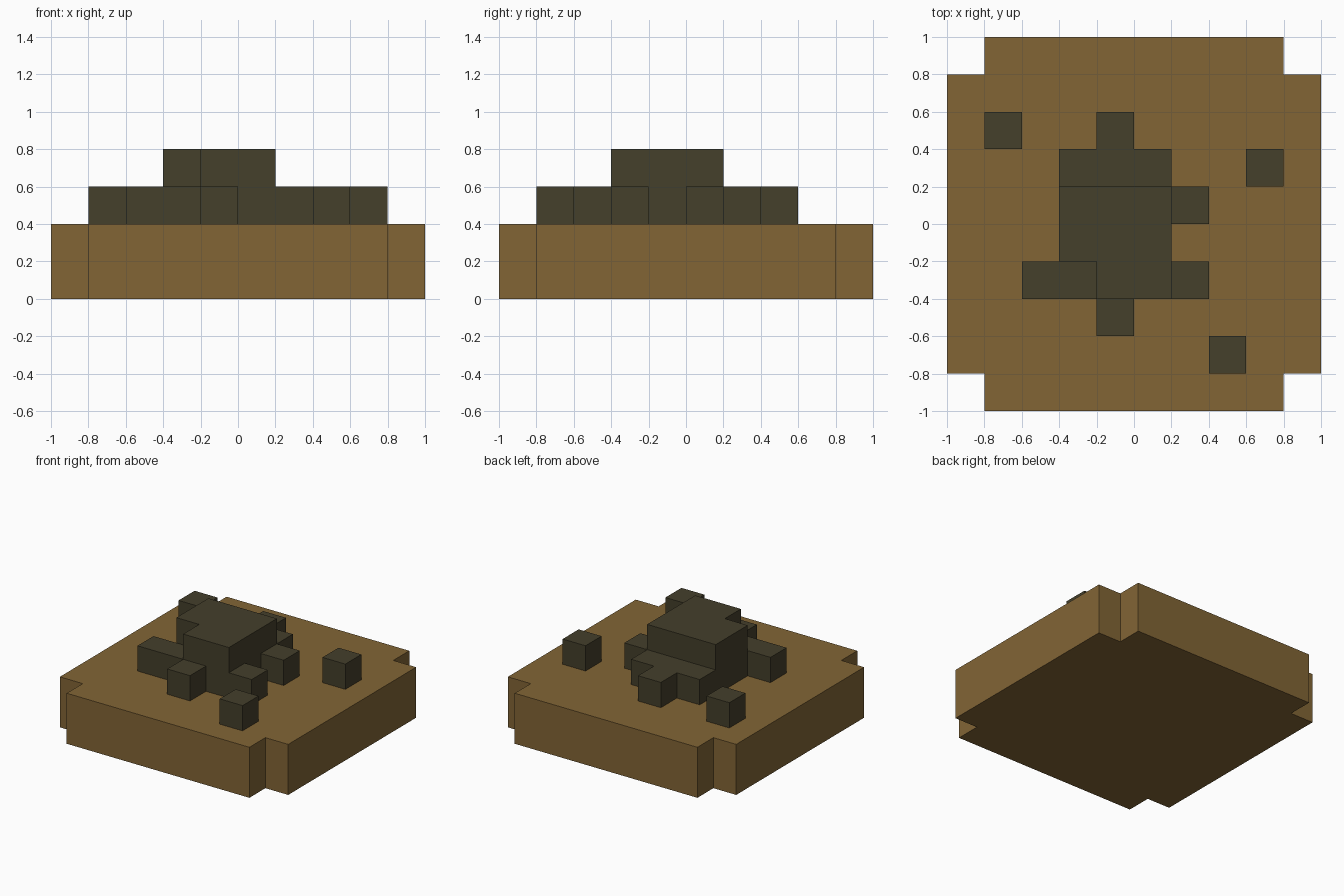
import bpy, bmesh

if "Cube" in bpy.data.objects:
    bpy.data.objects.remove(bpy.data.objects["Cube"])

CELL = 0.2  # edge length of one block


def material(name, rgb):
    m = bpy.data.materials.new(name)
    m.diffuse_color = (*rgb, 1.0)
    m.use_nodes = True
    m.node_tree.nodes["Principled BSDF"].inputs["Base Color"].default_value = m.diffuse_color
    return m


def box(x0, x1, y0, y1, z0, z1):
    """Grid cells in half-open index ranges."""
    return {(x, y, z) for x in range(x0, x1) for y in range(y0, y1) for z in range(z0, z1)}


def block_object(name, cells, mat):
    """Skin a set of grid cells, keeping outer faces only, and merge flat areas."""
    bm = bmesh.new()
    for c in cells:
        for axis in range(3):
            for side in (0, 1):
                n = list(c)
                n[axis] += 2 * side - 1
                if tuple(n) in cells:
                    continue
                u, v = (axis + 1) % 3, (axis + 2) % 3
                corners = []
                for a, b in ((0, 0), (1, 0), (1, 1), (0, 1)):
                    p = list(c)
                    p[axis] += side
                    p[u] += a
                    p[v] += b
                    corners.append(bm.verts.new([k * CELL for k in p]))
                bm.faces.new(corners if side else corners[::-1])
    bmesh.ops.remove_doubles(bm, verts=bm.verts, dist=1e-4)
    bmesh.ops.dissolve_limit(bm, angle_limit=0.01, verts=bm.verts, edges=bm.edges)
    mesh = bpy.data.meshes.new(name)
    bm.to_mesh(mesh)
    bm.free()
    mesh.materials.append(mat)
    obj = bpy.data.objects.new(name, mesh)
    bpy.context.collection.objects.link(obj)
    return obj


brown = material("earth brown", (0.223, 0.130, 0.036))
dark = material("dark stone", (0.058, 0.050, 0.024))

# Ground slab with its four corners notched
block_object("ground_slab", box(-5, 5, -4, 4, 0, 2) | box(-4, 4, -5, 5, 0, 2), brown)

# Central heap: a raised core with low steps around it
core = box(-2, 1, -1, 1, 2, 4) | box(-1, 1, -2, -1, 2, 4)
steps = (box(-2, 1, 1, 2, 2, 3) | box(-1, 0, 2, 3, 2, 3)      # back
         | box(-3, -1, -2, -1, 2, 3) | box(-1, 0, -3, -2, 2, 3)  # left and front
         | box(1, 2, -2, -1, 2, 3) | box(1, 2, 0, 1, 2, 3))      # right
block_object("stone_heap", core | steps, dark)

# Loose stones
for i, (x, y) in enumerate([(-4, 2), (3, 1), (2, -4)], 1):
    block_object(f"loose_stone_{i}", {(x, y, 2)}, dark)
